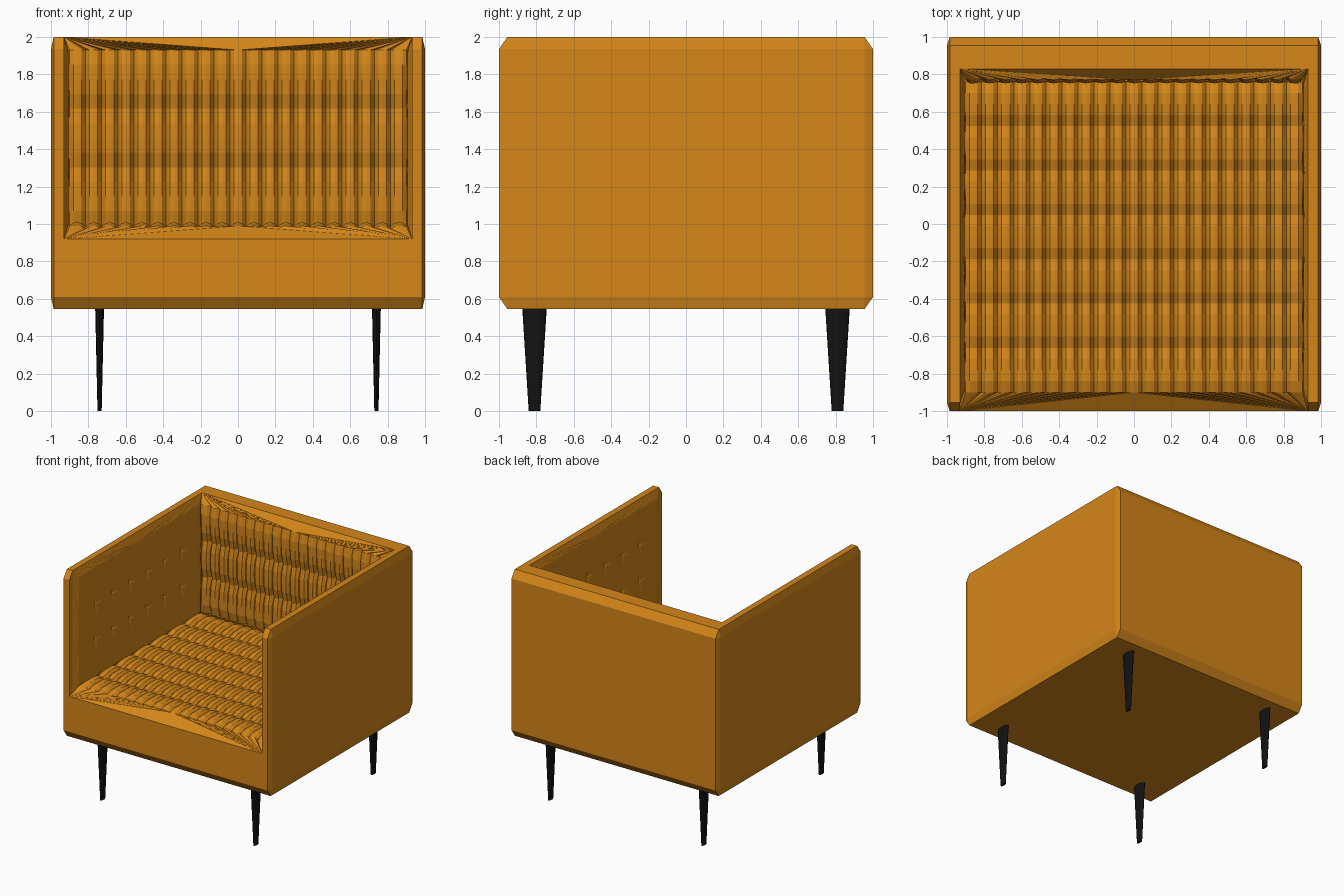
import bpy, bmesh
from mathutils import Matrix

if "Cube" in bpy.data.objects:
    bpy.data.objects.remove(bpy.data.objects["Cube"])


def material(name, color):
    m = bpy.data.materials.new(name)
    m.diffuse_color = (*color, 1)
    m.use_nodes = True
    m.node_tree.nodes["Principled BSDF"].inputs["Base Color"].default_value = m.diffuse_color
    return m


FABRIC = material("orange_fabric", (0.66, 0.24, 0.01))
BLACK = material("black_wood", (0.006, 0.006, 0.006))


def make_object(name, bm, mat):
    bmesh.ops.recalc_face_normals(bm, faces=bm.faces)
    me = bpy.data.meshes.new(name)
    bm.to_mesh(me)
    bm.free()
    me.materials.append(mat)
    ob = bpy.data.objects.new(name, me)
    bpy.context.collection.objects.link(ob)
    return ob


def chamfered_box(name, lo, hi, chamfer):
    """Box with a different chamfer along each axis, as a convex hull."""
    bm = bmesh.new()
    for sx in (0, 1):
        for sy in (0, 1):
            for sz in (0, 1):
                s = (sx, sy, sz)
                for keep in range(3):
                    bm.verts.new([(hi[i] if s[i] else lo[i]) +
                                  (0 if i == keep else chamfer[i] * (1 - 2 * s[i]))
                                  for i in range(3)])
    bmesh.ops.convex_hull(bm, input=bm.verts)
    bmesh.ops.dissolve_limit(bm, angle_limit=0.01, verts=bm.verts, edges=bm.edges)
    return make_object(name, bm, FABRIC)


# Frame: chamfered block with the sitting space cut out
frame = chamfered_box("frame", (-1, -1, 0.545), (1, 1, 2), (0.015, 0.045, 0.065))
bm = bmesh.new()
bmesh.ops.create_cube(bm, size=1, matrix=Matrix.Translation((0, -0.185, 1.52)) @
                      Matrix.Diagonal((1.86, 2.03, 1.2, 1)))
cutter = make_object("cutter", bm, FABRIC)
cutter.hide_render = True
mod = frame.modifiers.new("cut", 'BOOLEAN')
mod.object = cutter
mod.operation = 'DIFFERENCE'
mod.solver = 'EXACT'
bpy.context.view_layer.objects.active = frame
bpy.ops.object.modifier_apply(modifier="cut")
bpy.data.objects.remove(cutter)


def samples(lo, hi, cells, steps):
    """Positions along one axis, paired with closeness to a button line (0..1)."""
    out = []
    pitch = (hi - lo) / cells
    for c in range(cells):
        for t in steps:
            p = lo + (c + t) * pitch
            near = abs(2 * t - 1)
            if (c == 0 and t < 0.5) or (c == cells - 1 and t > 0.5):
                near = 0
            out.append((p, near))
    out.append((hi, 0))
    return out


def tufted_pad(name, rim_u, rim_v, top_u, top_v, nu, nv, rise, relief, place, steps):
    """Cushion skin: sloped border, then a plateau pulled in at a grid of buttons."""
    us, vs = samples(*top_u, nu, steps), samples(*top_v, nv, steps)
    fold, row, button, bulge = relief
    bm = bmesh.new()
    grid = []
    for i, (u, a) in enumerate(us):
        line = []
        for j, (v, b) in enumerate(vs):
            inner = 0 < i < len(us) - 1 and 0 < j < len(vs) - 1
            h = rise - fold * a ** 3 - row * b ** 3 - button * (a * b) ** 4
            line.append(bm.verts.new(place(u, v, h + (bulge if inner else 0))))
        grid.append(line)
    for i in range(len(us) - 1):
        for j in range(len(vs) - 1):
            bm.faces.new((grid[i][j], grid[i + 1][j], grid[i + 1][j + 1], grid[i][j + 1]))
    # sloped border down to the frame
    c = [bm.verts.new(place(u, v, 0)) for u, v in
         ((rim_u[0], rim_v[0]), (rim_u[1], rim_v[0]), (rim_u[1], rim_v[1]), (rim_u[0], rim_v[1]))]
    sides = [[r[0] for r in grid], grid[-1], [r[-1] for r in grid][::-1], grid[0][::-1]]
    for k, side in enumerate(sides):
        p, q = c[k], c[(k + 1) % 4]
        mid = len(side) // 2
        for n in range(len(side) - 1):
            bm.faces.new((p if n < mid else q, side[n + 1], side[n]))
        bm.faces.new((p, q, side[mid]))
    return make_object(name, bm, FABRIC)


STEPS = (0, 0.25, 0.5, 0.75)
FINE = (0, 0.06, 0.25, 0.5, 0.75, 0.94)

# Seat, back and arm cushions
tufted_pad("seat_cushion", (-0.93, 0.93), (-1, 0.83), (-0.9, 0.9), (-0.9, 0.76), 21, 7,
           0.07, (0.022, 0.018, 0.02, 0.018), lambda u, v, h: (u, v, 0.92 + h), STEPS)
tufted_pad("back_cushion", (-0.93, 0.93), (0.92, 2), (-0.9, 0.9), (0.99, 1.93), 21, 3,
           0.06, (0.022, 0.018, 0.02, 0.018), lambda u, v, h: (u, 0.83 - h, v), STEPS)
for side, s in (("left", -1), ("right", 1)):
    tufted_pad(side + "_arm_cushion", (-0.955, 0.83), (0.92, 2), (-0.9, 0.76), (0.99, 1.93), 7, 3,
               0.022, (0.002, 0.002, 0.016, 0.003),
               lambda u, v, h, s=s: (s * (0.93 - h), u, v), FINE)

# Legs: flattened tapered pegs
for fb, y in (("front", -0.81), ("back", 0.81)):
    for side, x in (("left", -0.74), ("right", 0.74)):
        bm = bmesh.new()
        bmesh.ops.create_cone(bm, cap_ends=True, segments=12, radius1=0.031, radius2=0.066,
                              depth=0.56, matrix=Matrix.Translation((x, y, 0.28)) @
                              Matrix.Diagonal((0.36, 1, 1, 1)))
        make_object(f"{fb}_{side}_leg", bm, BLACK)
